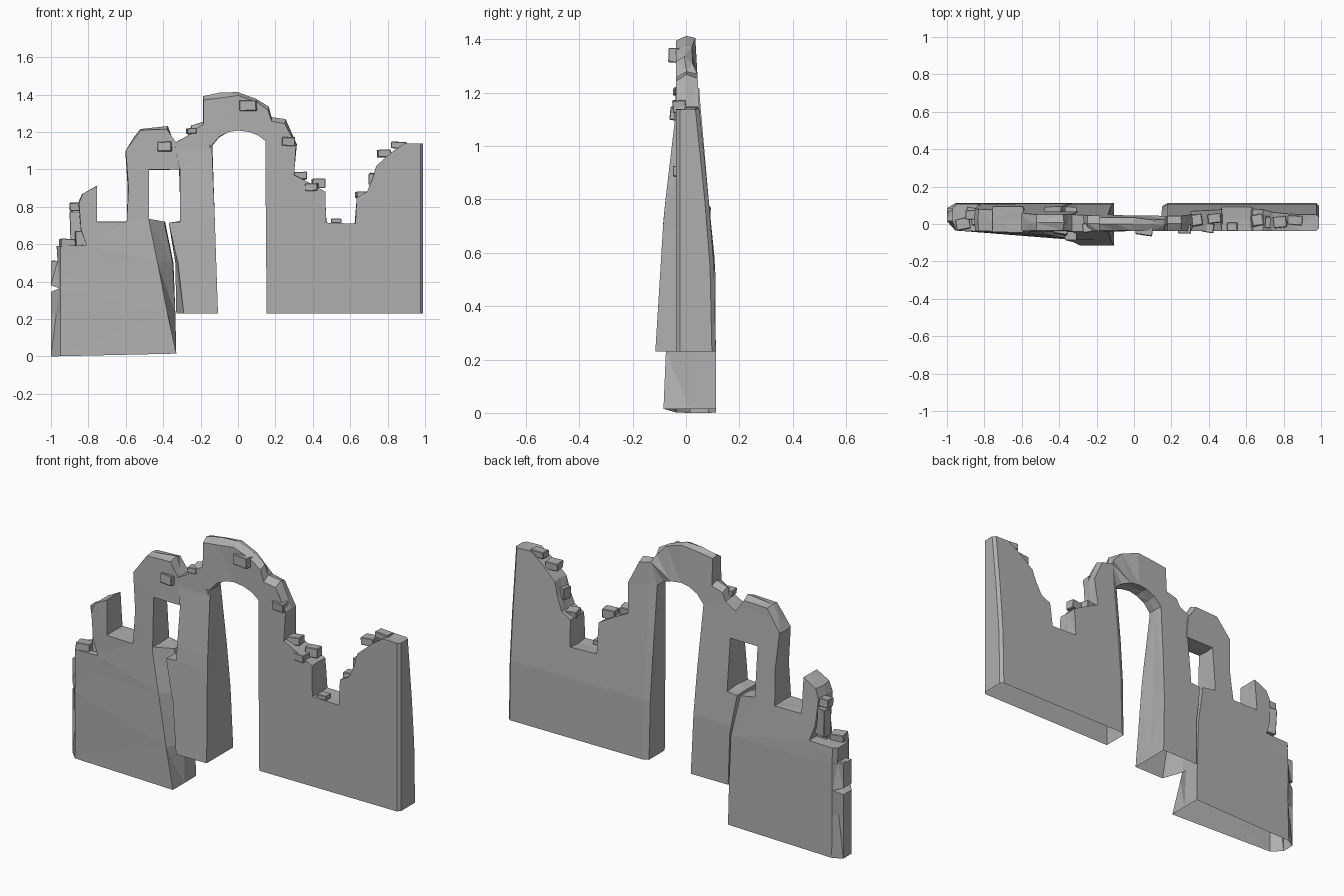
import bpy, bmesh, random
from mathutils import Vector, Matrix, Euler

if "Cube" in bpy.data.objects:
    bpy.data.objects.remove(bpy.data.objects["Cube"])

random.seed(7)
stone = bpy.data.materials.new("dark_stone")
stone.diffuse_color = (.43, .43, .43, 1)
stone.use_nodes = True
stone.node_tree.nodes["Principled BSDF"].inputs["Base Color"].default_value = stone.diffuse_color


def interp(table, t):
    """Piecewise linear lookup in [(t, value), ...]."""
    if t <= table[0][0]:
        return table[0][1]
    for (a, va), (b, vb) in zip(table, table[1:]):
        if t <= b:
            return va + (vb - va) * (t - a) / (b - a)
    return table[-1][1]


def finish(bm, name):
    bmesh.ops.recalc_face_normals(bm, faces=bm.faces)
    me = bpy.data.meshes.new(name)
    bm.to_mesh(me)
    bm.free()
    me.materials.append(stone)
    ob = bpy.data.objects.new(name, me)
    bpy.context.collection.objects.link(ob)
    return ob


def wall(name, profile, warp, x_cuts, z_cuts, floor):
    """Outline in (x, z), given front / rough middle / back rings, then battered by warp."""
    bm = bmesh.new()
    rings = []
    for s in (-1, 0, 1):
        ring = []
        for x, z in profile:
            if s == 0 and z > floor + 0.3 and abs(x) < 0.95:
                x += random.uniform(-.006, .006)
                z += random.uniform(-.004, .006)
            elif s and z > 1.22:
                z -= random.uniform(.008, .03)
            ring.append(bm.verts.new((x, s, z)))
        rings.append(ring)
    n = len(profile)
    for a, b in zip(rings, rings[1:]):
        for i in range(n):
            j = (i + 1) % n
            bm.faces.new((a[i], a[j], b[j], b[i]))
    bm.faces.new(rings[0])
    bm.faces.new(rings[2][::-1])
    # hollow underside
    under = [f for f in bm.faces if all(v.co.z < floor + .02 for v in f.verts)]
    bmesh.ops.delete(bm, geom=under, context='FACES')
    bmesh.ops.triangulate(bm, faces=bm.faces)
    for axis, cuts in ((Vector((1, 0, 0)), x_cuts), (Vector((0, 0, 1)), z_cuts)):
        for c in cuts:
            bmesh.ops.bisect_plane(bm, geom=bm.verts[:] + bm.edges[:] + bm.faces[:],
                                   plane_co=axis * c, plane_no=axis)
    for v in bm.verts:
        v.co = warp(v.co.x, v.co.y, v.co.z)
    return finish(bm, name)


def brick(name, x, y, z, w, d, h):
    bm = bmesh.new()
    bmesh.ops.create_cube(bm, size=1)
    rot = Euler([random.uniform(-.1, .1), random.uniform(-.04, .04), random.uniform(-.2, .2)])
    bm.transform(Matrix.LocRotScale(Vector((x, y, z)), rot, Vector((w, d, h))))
    bmesh.ops.bevel(bm, geom=bm.edges[:], offset=.003, segments=1, affect='EDGES')
    return finish(bm, name)


# Left wall with window opening and broken left end
LEFT_BACK = [(0, .113), (.55, .11), (.8, .085), (1.2, .05)]
FRACTURE = [(.1, 0), (.23, -.042), (.5, -.085), (.72, -.085), (.76, 0)]


def left_warp(x, s, z):
    front = interp([(-.95, -.035), (-.35, -.085)], x)
    front += (-.035 - front) * min(z / 1.2, 1)
    back = interp(LEFT_BACK, z)
    if x < -.96:
        front, back = .015, min(back, .085)
    # slanted fracture along the front right corner
    if s < 0:
        x += interp(FRACTURE, z) * min(max((x + .46) / .06, 0), 1)
    return Vector((x, front + (back - front) * (s + 1) / 2, z))


left_profile = [
    (-1, 0), (-.33, .015), (-.335, .23), (-.345, .5), (-.39, .72), (-.475, .735),
    (-.475, 1.0), (-.40, 1.0), (-.30, 1.0), (-.32, 1.13), (-.35, 1.17), (-.38, 1.23),
    (-.52, 1.21), (-.55, 1.17), (-.60, 1.1), (-.585, .9), (-.595, .72), (-.755, .72),
    (-.755, .91), (-.83, .87), (-.85, .82), (-.84, .68), (-.81, .595), (-.97, .59),
    (-.965, .51), (-1, .51), (-1, .38), (-.955, .365), (-1, .345)]
wall("left_wall", left_profile, left_warp, [-.95], [.23, .5, .8], 0)

# Central pier, arch and right wall
BACK = [(.23, .112), (.55, .105), (.8, .085), (1.14, .05), (1.4, .035)]
PIER_FRONT = [(.23, -.115), (.75, -.083), (1.08, -.042), (1.42, -.033)]


def arch_warp(x, s, z):
    front = interp(PIER_FRONT, z) if x < 0 else -.037
    back = interp(BACK, z)
    if x > .98:
        front, back = front + .015, back - .015
    elif .1 < x < .17:
        back -= .015
    if s < 0 and x < -.27 and z < .6:
        x += .04 * (.65 - z) / .42
    return Vector((x, front + (back - front) * (s + 1) / 2, z))


arch_profile = [
    (-.33, .23), (-.107, .23), (-.123, .7), (-.14, 1.13), (-.10, 1.175), (-.05, 1.2),
    (0, 1.208), (.06, 1.2), (.11, 1.18), (.148, 1.15), (.148, .85), (.153, .23),
    (.99, .23), (.99, 1.137), (.89, 1.14), (.82, 1.09), (.74, 1.02), (.72, .95),
    (.69, .88), (.635, .85), (.628, .71), (.47, .715), (.468, .88), (.38, .93),
    (.30, .97), (.31, 1.13), (.25, 1.27), (.18, 1.28), (.16, 1.33), (.10, 1.38),
    (0, 1.415), (-.10, 1.408), (-.185, 1.395), (-.185, 1.255), (-.25, 1.23), (-.27, 1.18),
    (-.34, 1.14), (-.31, 1.0), (-.31, .72), (-.37, .715), (-.335, .5)]
wall("arch_and_right_wall", arch_profile, arch_warp, [.18, .975], [.55, .8, 1.1], .23)

# Loose bricks along the broken edges
bricks = [
    (-.39, -.025, 1.12, .075, .06, .05), (-.25, -.02, 1.205, .05, .05, .03),
    (-.17, -.025, 1.1, .05, .03, .06), (.055, -.035, 1.34, .09, .05, .055),
    (.27, -.025, 1.15, .07, .05, .045), (.395, -.02, .905, .065, .05, .04),
    (.43, .03, .925, .07, .05, .05), (.33, .02, .965, .07, .06, .04),
    (.525, -.015, .725, .055, .045, .025), (.66, .02, .865, .06, .06, .03),
    (.72, .01, .95, .04, .06, .06), (.78, .01, 1.085, .07, .06, .04),
    (.86, .02, 1.13, .08, .05, .035), (-.915, .0, .605, .075, .06, .045),
    (-.972, .05, .48, .045, .05, .06), (-.87, .05, .80, .06, .05, .045),
    (-.86, .06, .70, .07, .05, .15), (-.84, .02, .63, .06, .05, .08)]
for i, b in enumerate(bricks):
    brick(f"loose_brick_{i + 1}", *b)
